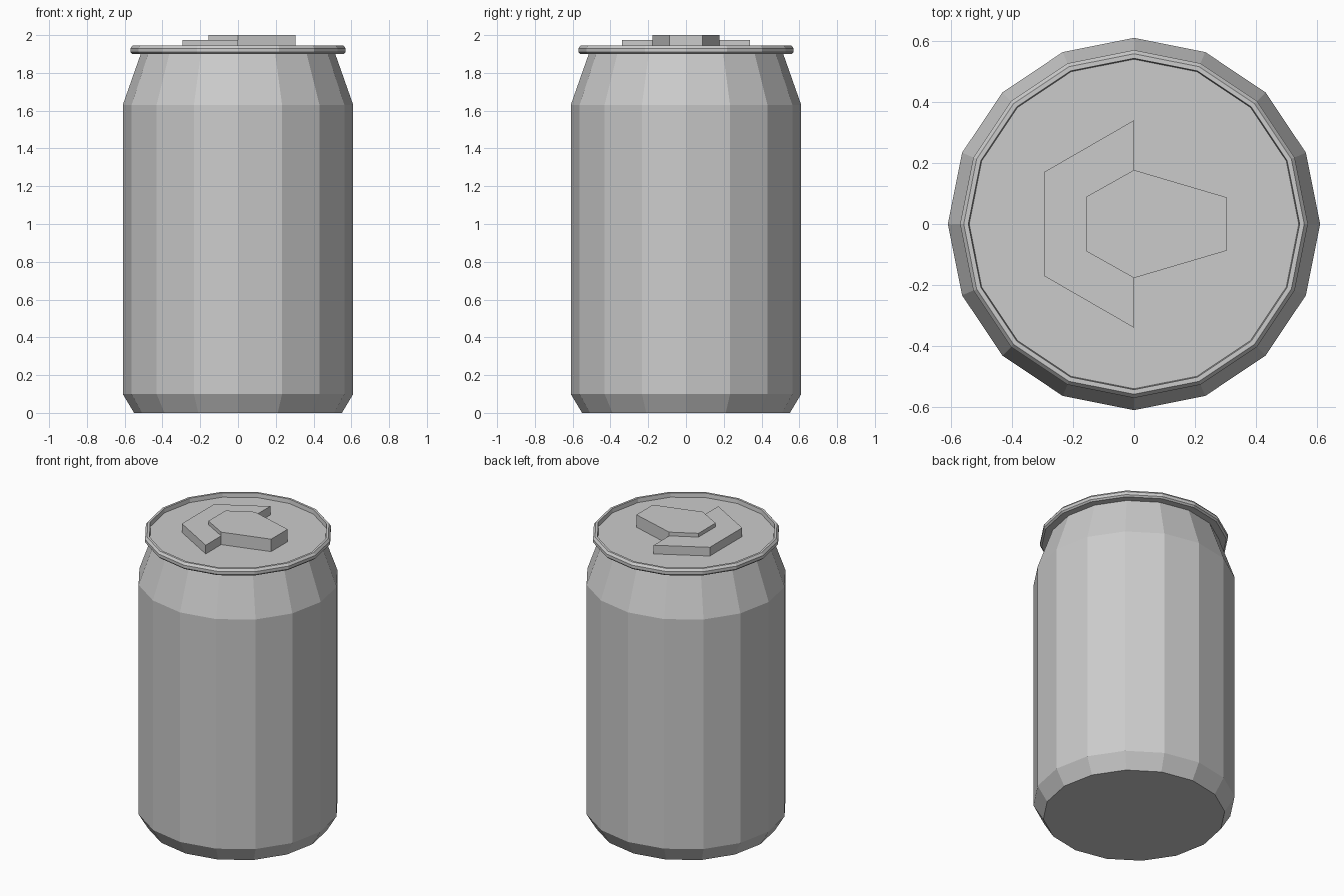
import bpy, bmesh
from math import cos, sin, tau

if "Cube" in bpy.data.objects:
    bpy.data.objects.remove(bpy.data.objects["Cube"])

SIDES = 16


def finish(name, bm):
    bmesh.ops.recalc_face_normals(bm, faces=bm.faces[:])
    mesh = bpy.data.meshes.new(name)
    bm.to_mesh(mesh)
    bm.free()
    obj = bpy.data.objects.new(name, mesh)
    bpy.context.collection.objects.link(obj)
    return obj


def lathe(name, profile):
    """Revolve (radius, z) points around z and cap both ends."""
    bm = bmesh.new()
    rings = [[bm.verts.new((r * cos(tau * i / SIDES), r * sin(tau * i / SIDES), z))
              for i in range(SIDES)] for r, z in profile]
    for low, high in zip(rings, rings[1:]):
        for i in range(SIDES):
            j = (i + 1) % SIDES
            bm.faces.new((low[i], low[j], high[j], high[i]))
    bm.faces.new(rings[0])
    bm.faces.new(rings[-1])
    return finish(name, bm)


def plate(name, half_outline, bottom, top):
    """Mirror a half outline across y = 0 and extrude it upwards."""
    outline = half_outline + [(x, -y) for x, y in reversed(half_outline)]
    bm = bmesh.new()
    face = bm.faces.new([bm.verts.new((x, y, bottom)) for x, y in outline])
    result = bmesh.ops.extrude_face_region(bm, geom=[face], use_keep_orig=True)
    verts = [v for v in result["geom"] if isinstance(v, bmesh.types.BMVert)]
    bmesh.ops.translate(bm, verts=verts, vec=(0, 0, top - bottom))
    return finish(name, bm)


# Can body: foot bevel, straight wall, neck, rolled rim and recessed lid
lathe("can_body", [
    (0.55, 0.0), (0.61, 0.10), (0.61, 1.63), (0.515, 1.90),
    (0.56, 1.90), (0.57, 1.91), (0.57, 1.93), (0.558, 1.945),
    (0.543, 1.945), (0.54, 1.917),
])

# Raised mouth panel and the pull tab overlapping it
plate("mouth_panel", [(-0.295, 0.17), (0.0, 0.34)], 1.915, 1.975)
plate("pull_tab", [(-0.155, 0.09), (0.0, 0.177), (0.305, 0.087)], 1.915, 2.0)
